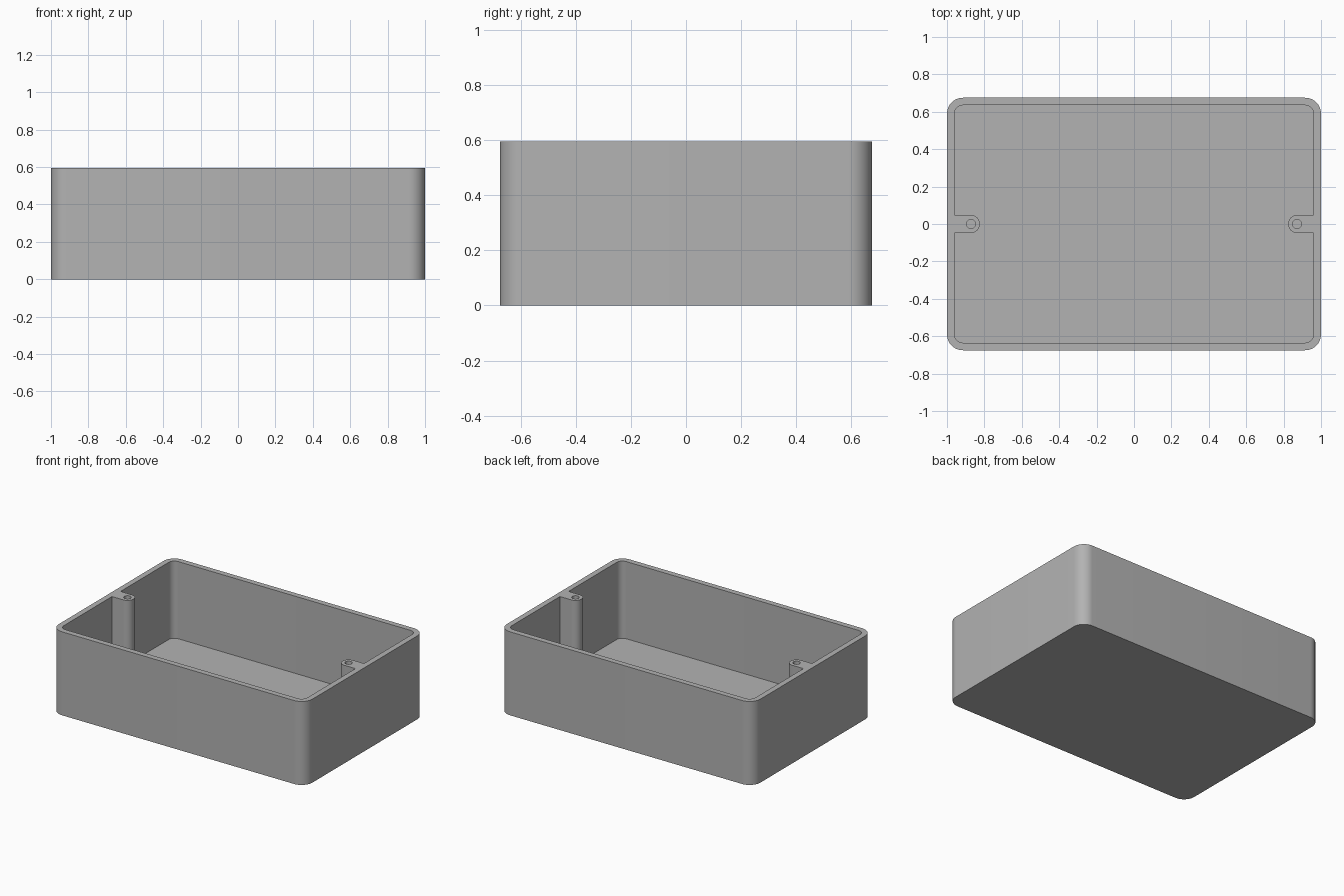
import bpy, bmesh
from math import sin, cos, pi

if "Cube" in bpy.data.objects:
    bpy.data.objects.remove(bpy.data.objects["Cube"], do_unlink=True)

HX, HY, HEIGHT = 1.0, 0.675, 0.595      # outer half sizes and height
WALL, FLOOR = 0.04, 0.045
CORNER = 0.085
BOSS_X, BOSS_R, HOLE_R = 0.872, 0.048, 0.024

grey = bpy.data.materials.new("grey plastic")
grey.use_nodes = True
colour = (0.45, 0.45, 0.45, 1)
grey.diffuse_color = colour
grey.node_tree.nodes["Principled BSDF"].inputs["Base Color"].default_value = colour


def arc(cx, cy, r, start, end, steps=12):
    angles = [start + (end - start) * i / steps for i in range(steps + 1)]
    return [(cx + r * cos(a), cy + r * sin(a)) for a in angles]


def prism(name, outline, z0, z1):
    """Closed solid from a counter-clockwise outline."""
    bm = bmesh.new()
    base = bm.faces.new([bm.verts.new((x, y, z0)) for x, y in outline])
    result = bmesh.ops.extrude_face_region(bm, geom=[base], use_keep_orig=True)
    top = [v for v in result["geom"] if isinstance(v, bmesh.types.BMVert)]
    bmesh.ops.translate(bm, verts=top, vec=(0, 0, z1 - z0))
    bmesh.ops.recalc_face_normals(bm, faces=bm.faces)
    mesh = bpy.data.meshes.new(name)
    bm.to_mesh(mesh)
    bm.free()
    mesh.materials.append(grey)
    obj = bpy.data.objects.new(name, mesh)
    bpy.context.collection.objects.link(obj)
    return obj


def half_outline(hx, hy, r, middle=()):
    """Right half of a rounded rectangle, from bottom to top."""
    return (arc(hx - r, r - hy, r, -pi / 2, 0) + list(middle)
            + arc(hx - r, hy - r, r, 0, pi / 2))


def both_halves(half):
    return half + [(-x, -y) for x, y in half]


def cut(target, cutter):
    mod = target.modifiers.new("cut", "BOOLEAN")
    mod.operation, mod.solver, mod.object = "DIFFERENCE", "EXACT", cutter
    bpy.ops.object.modifier_apply(modifier=mod.name)
    bpy.data.objects.remove(cutter, do_unlink=True)


# Outer body
box = prism("box_shell", both_halves(half_outline(HX, HY, CORNER)), 0, HEIGHT)
bpy.ops.object.select_all(action="DESELECT")
box.select_set(True)
bpy.context.view_layer.objects.active = box

# Cavity, leaving a round-nosed screw boss on each end wall
ix, iy = HX - WALL, HY - WALL
boss = ([(ix, -BOSS_R)] + arc(BOSS_X, 0, BOSS_R, -pi / 2, -3 * pi / 2, 20)
        + [(ix, BOSS_R)])
cavity = both_halves(half_outline(ix, iy, CORNER - WALL, boss))
cut(box, prism("cavity_cutter", cavity, FLOOR, HEIGHT + 0.1))

# Screw holes
for side in (-1, 1):
    ring = arc(side * BOSS_X, 0, HOLE_R, 0, 2 * pi, 24)[:-1]
    cut(box, prism("screw_hole_cutter", ring, FLOOR, HEIGHT + 0.1))

bpy.ops.object.shade_smooth_by_angle(angle=pi / 6)
